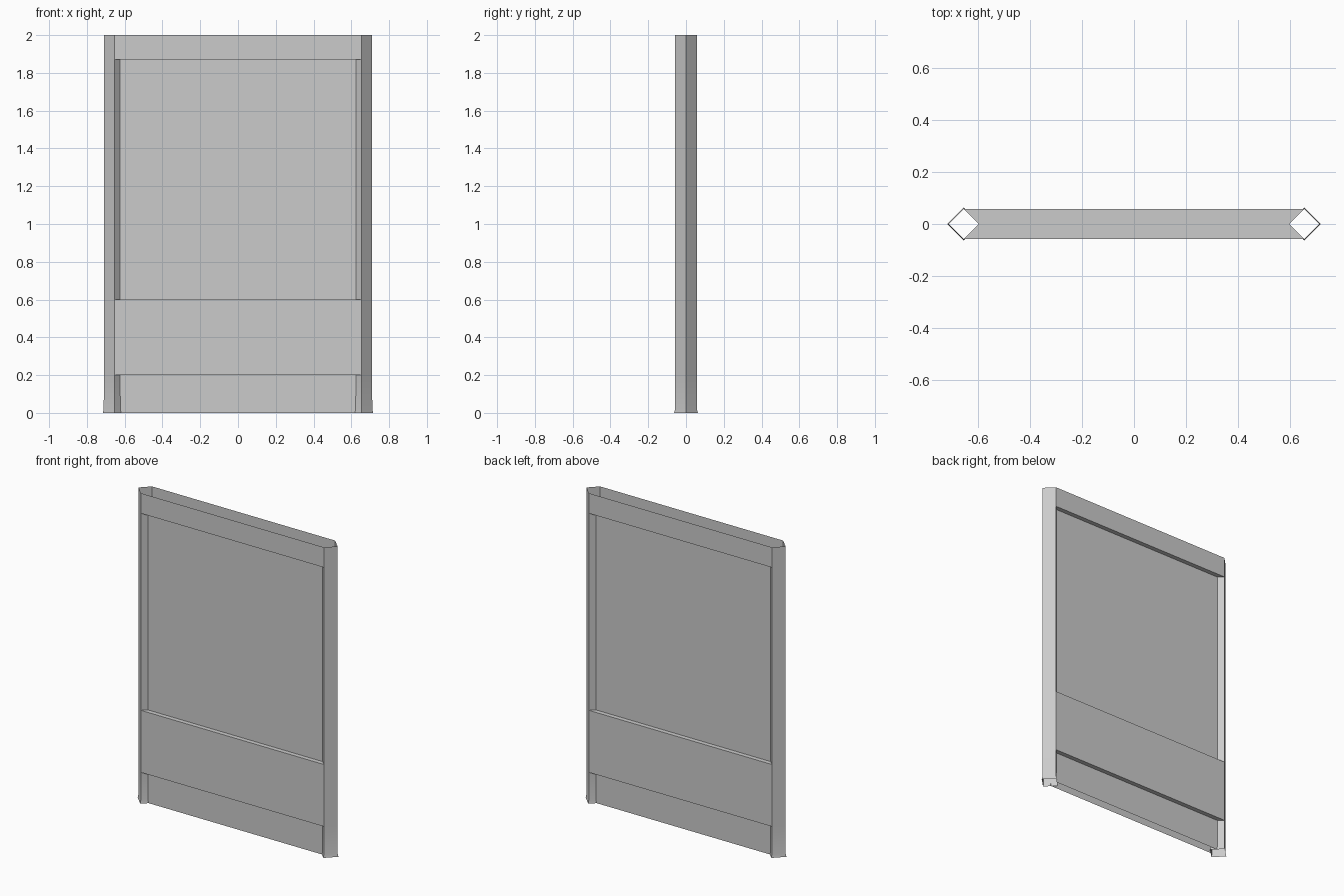
import bpy, bmesh

if "Cube" in bpy.data.objects:
    bpy.data.objects.remove(bpy.data.objects["Cube"])

C, R, T = 0.653, 0.057, 0.028   # post centre, post radius, panel half thickness


def finish(name, bm):
    bmesh.ops.remove_doubles(bm, verts=bm.verts, dist=1e-5)
    me = bpy.data.meshes.new(name)
    bm.to_mesh(me)
    bm.free()
    ob = bpy.data.objects.new(name, me)
    bpy.context.collection.objects.link(ob)
    bpy.context.view_layer.objects.active = ob
    ob.select_set(True)
    bpy.ops.object.shade_smooth_by_angle()
    ob.select_set(False)


def face(bm, pts):
    return bm.faces.new([bm.verts.new(p) for p in pts])


def post(name, side):
    """Hollow diamond post, flared foot; inner walls stop below the top rail."""
    bm = bmesh.new()
    levels = [(0, R + 0.006), (0.02, R + 0.001), (0.2, R), (1.87, R), (2, R)]
    dirs = [(0, -1), (1, 0), (0, 1), (-1, 0)]
    for (z0, r0), (z1, r1) in zip(levels, levels[1:]):
        for i in range(4):
            if z0 >= 1.87 and i in (2, 3):
                continue
            a, b = dirs[i], dirs[(i + 1) % 4]
            pts = [(side * (C + d[0] * r), d[1] * r, z)
                   for d, r, z in ((a, r0, z0), (b, r0, z0), (b, r1, z1), (a, r1, z1))]
            face(bm, pts if side > 0 else pts[::-1])
    finish(name, bm)


def slab(name, x, y, z0, z1, bottom=False, top=False):
    """Front and back sheets, with optional notched floor and lid."""
    bm = bmesh.new()
    for s in (-1, 1):
        pts = [(-x, s * y, z0), (x, s * y, z0), (x, s * y, z1), (-x, s * y, z1)]
        face(bm, pts if s < 0 else pts[::-1])
    outline = [(-x, -y), (x, -y), (C - R, 0), (x, y), (-x, y), (R - C, 0)]
    if bottom:
        face(bm, [(px, py, z0) for px, py in outline[::-1]])
    if top:
        face(bm, [(px, py, z1) for px, py in outline])
    finish(name, bm)


# posts
post("left_post", -1)
post("right_post", 1)

# rails
slab("top_rail", C, R, 1.87, 2, bottom=True)
slab("middle_rail", C, R, 0.2, 0.6, bottom=True, top=True)

# recessed panels
slab("upper_panel", C - R + T, T, 0.6, 1.87)
slab("lower_panel", C - R + T, T, 0, 0.2)
